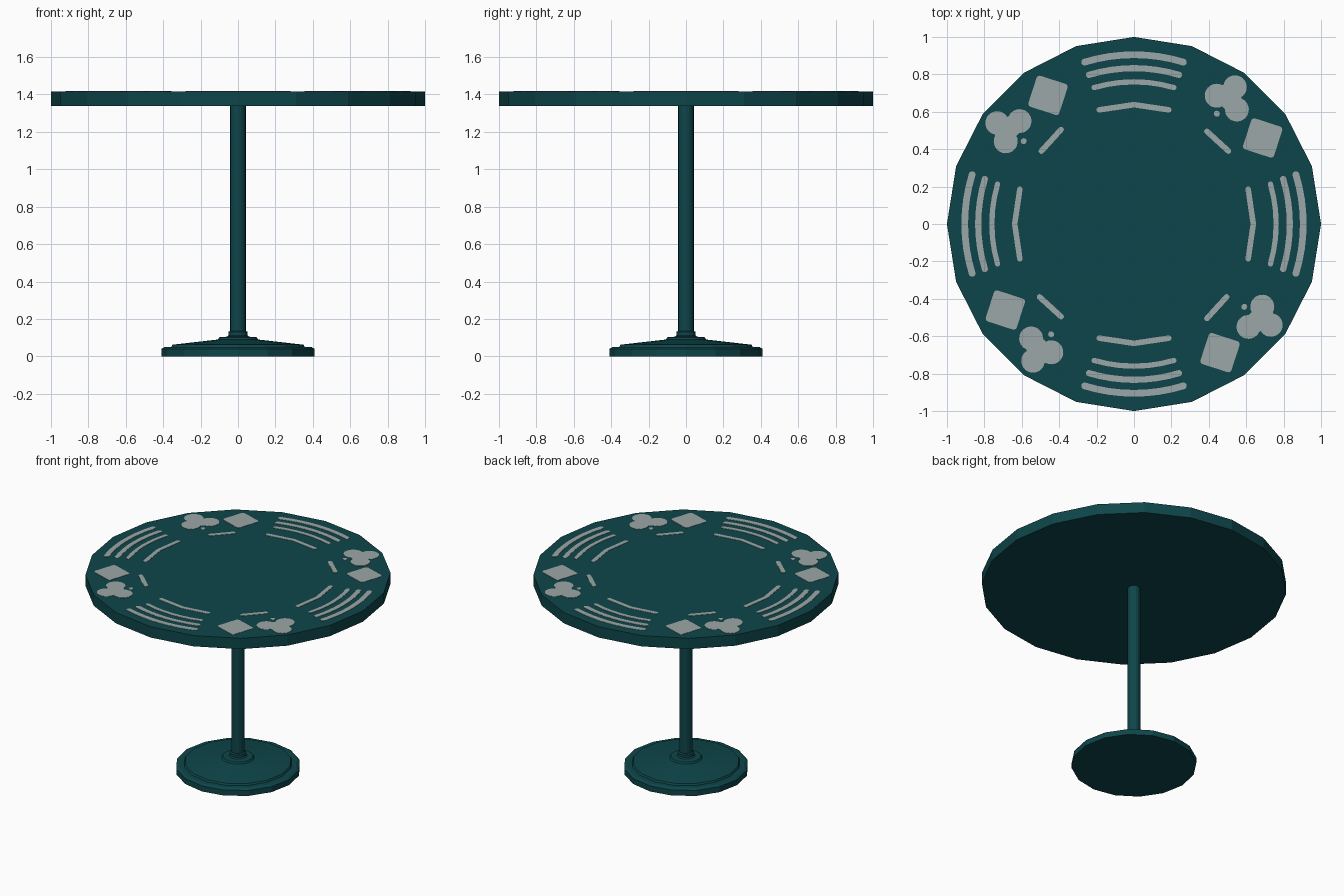
import bpy, bmesh, math
from mathutils import Matrix, Vector

if "Cube" in bpy.data.objects:
    bpy.data.objects.remove(bpy.data.objects["Cube"])


def material(name, rgb):
    m = bpy.data.materials.new(name)
    m.diffuse_color = (*rgb, 1)
    m.use_nodes = True
    m.node_tree.nodes["Principled BSDF"].inputs["Base Color"].default_value = m.diffuse_color
    return m


TEAL = material("dark_teal", (0.0042, 0.06, 0.068))
GREY = material("pale_grey", (0.33, 0.385, 0.385))
TOP_Z, PLATE = 1.417, 0.002


def finish(bm, name, mat):
    bmesh.ops.recalc_face_normals(bm, faces=bm.faces[:])
    me = bpy.data.meshes.new(name)
    bm.to_mesh(me)
    bm.free()
    me.materials.append(mat)
    ob = bpy.data.objects.new(name, me)
    bpy.context.collection.objects.link(ob)
    return ob


def lathe(name, profile, sides, mat):
    """Flat-sided turned part with capped ends."""
    bm = bmesh.new()
    rings = [[bm.verts.new((r * math.cos(2 * math.pi * i / sides),
                            r * math.sin(2 * math.pi * i / sides), z))
              for i in range(sides)] for r, z in profile]
    for a, b in zip(rings, rings[1:]):
        for i in range(sides):
            j = (i + 1) % sides
            bm.faces.new((a[i], a[j], b[j], b[i]))
    bm.faces.new(rings[0][::-1])
    bm.faces.new(rings[-1])
    return finish(bm, name, mat)


def plates(name, outline):
    """Thin inlay repeated in the four quarters of the table top."""
    bm = bmesh.new()
    for k in range(4):
        rot = Matrix.Rotation(k * math.pi / 2, 3, 'Z')
        pts = [rot @ Vector((x, y, TOP_Z)) for x, y in outline]
        lo = [bm.verts.new(p) for p in pts]
        hi = [bm.verts.new(p + Vector((0, 0, PLATE))) for p in pts]
        bm.faces.new(hi)
        n = len(pts)
        for i in range(n):
            j = (i + 1) % n
            bm.faces.new((lo[i], lo[j], hi[j], hi[i]))
    bmesh.ops.triangulate(bm, faces=[f for f in bm.faces if len(f.verts) > 4])
    return finish(bm, name, GREY)


def stroke(path, width):
    """Outline of a round-ended line along a path."""
    path = [Vector(p) for p in path]
    h, left, right = width / 2, [], []
    for i, p in enumerate(path):
        d = (path[min(i + 1, len(path) - 1)] - path[max(i - 1, 0)]).normalized()
        n = Vector((-d.y, d.x)) * h
        left.append(p + n)
        right.append(p - n)

    def cap(p, start):
        a = math.atan2(start.y - p.y, start.x - p.x)
        return [p + h * Vector((math.cos(a - t * math.pi / 6), math.sin(a - t * math.pi / 6)))
                for t in range(1, 6)]
    return left + cap(path[-1], left[-1]) + right[::-1] + cap(path[0], right[0])


def disc(cx, cy, r, n=12):
    return [(cx + r * math.cos(2 * math.pi * i / n), cy + r * math.sin(2 * math.pi * i / n))
            for i in range(n)]


# Table top, pole and stepped round foot
lathe("table_top", [(1, 1.339), (1, TOP_Z)], 20, TEAL)
lathe("pole", [(0.042, 0.12), (0.042, 1.339)], 16, TEAL)
lathe("base", [(0.41, 0), (0.41, 0.04), (0.392, 0.05), (0.357, 0.05), (0.35, 0.062),
               (0.107, 0.09), (0.1, 0.102), (0.06, 0.105), (0.052, 0.112),
               (0.052, 0.13), (0.044, 0.136)], 16, TEAL)

# Concentric arc inlays: radius, half angle, width, segments
for i, (r, half, w, seg) in enumerate([(0.905, 17, 0.036, 8), (0.833, 16.8, 0.033, 8),
                                       (0.76, 16.3, 0.028, 6), (0.638, 17, 0.03, 2)]):
    path = []
    for s in range(seg + 1):
        a = math.radians(half * (2 * s / seg - 1))
        path.append((r * math.sin(a), r * math.cos(a)))
    plates(f"arc_inlay_{i + 1}", stroke(path, w))

# Short diagonal bars
plates("bar_inlay", stroke([(0.39, 0.495), (0.505, 0.39)], 0.03))

# Tilted squares with softened corners
square, tilt = [], math.radians(-18)
for k in range(4):
    for t in range(4):
        a = k * math.pi / 2 + t * math.pi / 6
        q = k * math.pi / 2 + math.pi / 4
        c = Vector((math.copysign(0.07, math.cos(q)), math.copysign(0.07, math.sin(q))))
        p = c + 0.017 * Vector((math.cos(a), math.sin(a)))
        square.append((0.688 + p.x * math.cos(tilt) - p.y * math.sin(tilt),
                       0.46 + p.x * math.sin(tilt) + p.y * math.cos(tilt)))
plates("square_inlay", square)

# Three-lobed inlays: outer edge of overlapping circles seen from their centre
centre = Vector((0.507, 0.678))
lobes = [(0.55, 0.612, 0.064), (0.54, 0.732, 0.063), (0.442, 0.686, 0.064), (0.507, 0.678, 0.045)]
trefoil = []
for i in range(60):
    d = Vector((math.cos(i * math.pi / 30), math.sin(i * math.pi / 30)))
    best = 0
    for x, y, r in lobes:
        v = Vector((x, y)) - centre
        disc_term = r * r - v.length_squared + v.dot(d) ** 2
        if disc_term >= 0:
            best = max(best, v.dot(d) + math.sqrt(disc_term))
    trefoil.append(tuple(centre + d * best))
plates("trefoil_inlay", trefoil)
plates("dot_inlay", disc(0.443, 0.59, 0.016))
